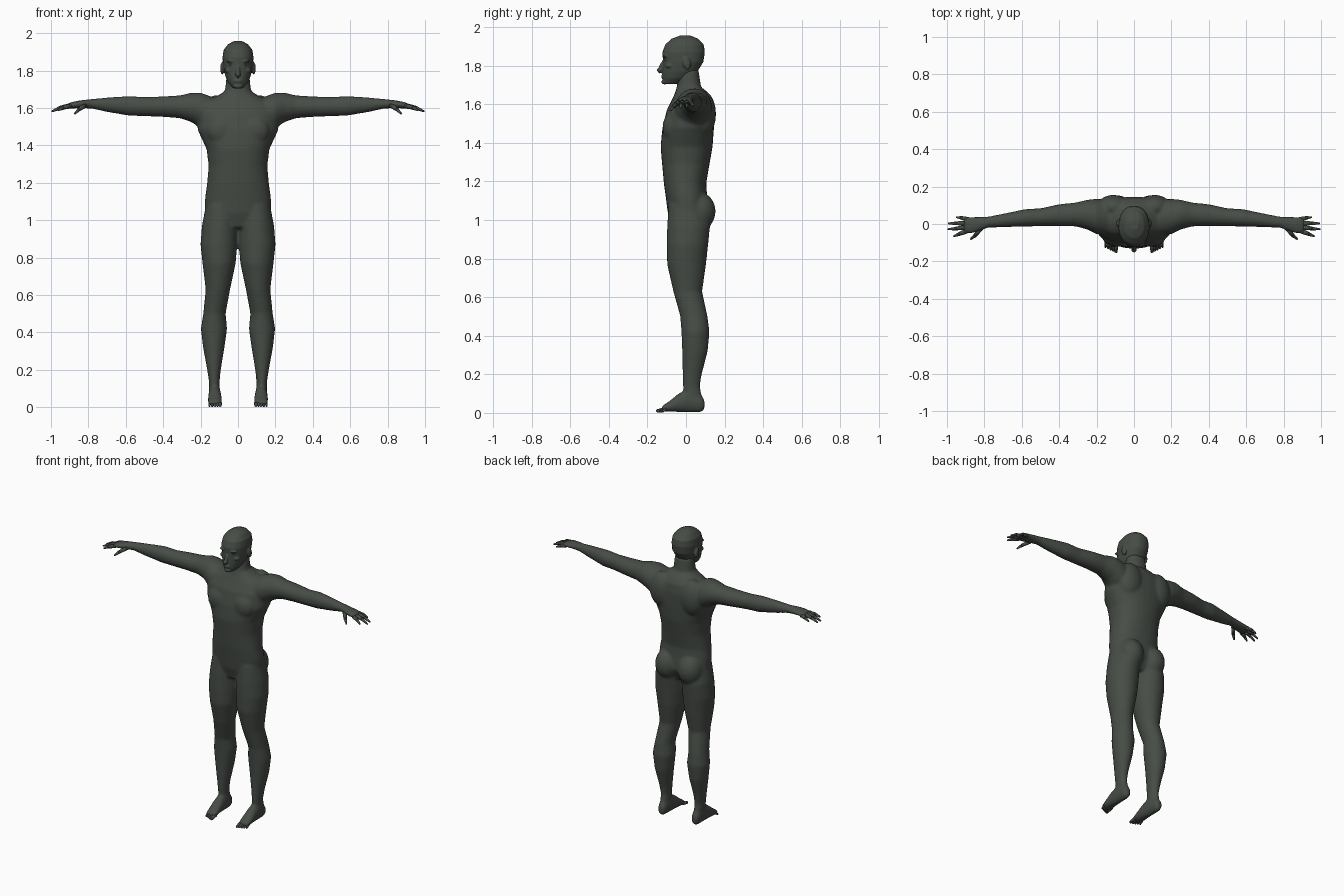
import bpy, bmesh
from math import cos, sin, pi, copysign
from mathutils import Vector, Matrix

default = bpy.data.objects.get("Cube")
if default:
    bpy.data.objects.remove(default, do_unlink=True)

# One flat colour for the whole figure
skin = bpy.data.materials.new("dark grey green")
skin.use_nodes = True
colour = (0.062, 0.073, 0.061, 1)
skin.diffuse_color = colour
shader = next(n for n in skin.node_tree.nodes if n.type == "BSDF_PRINCIPLED")
shader.inputs["Base Color"].default_value = colour
shader.inputs["Roughness"].default_value = 0.8

SIDES = (1, -1)


def loft(bm, axis, rings, side=1, power=1.0, segments=24):
    """Skin closed rounded rings, each given as (position, a_min, a_max, b_min, b_max)."""
    loops = []
    for t, a0, a1, b0, b1 in rings:
        loop = []
        for i in range(segments):
            c, s = cos(2 * pi * i / segments), sin(2 * pi * i / segments)
            a = (a0 + a1) / 2 + (a1 - a0) / 2 * copysign(abs(c) ** power, c)
            b = (b0 + b1) / 2 + (b1 - b0) / 2 * copysign(abs(s) ** power, s)
            x, y, z = {"x": (t, a, b), "y": (a, t, b), "z": (a, b, t)}[axis]
            loop.append(bm.verts.new((x * side, y, z)))
        loops.append(loop)
    for low, high in zip(loops, loops[1:]):
        for i in range(segments):
            j = (i + 1) % segments
            bm.faces.new((low[i], low[j], high[j], high[i]))
    bm.faces.new(loops[0])
    bm.faces.new(loops[-1])


def ellipsoid(bm, centre, radii, tilt=0, side=1):
    """Add a stretched ball, tilted about the x axis."""
    place = Matrix.Translation((centre[0] * side, centre[1], centre[2]))
    matrix = place @ Matrix.Rotation(tilt, 4, "X") @ Matrix.Diagonal((*radii, 1))
    bmesh.ops.create_uvsphere(bm, u_segments=20, v_segments=12, radius=1, matrix=matrix)


def digit(bm, points, radii, side):
    """Add a tapering finger or toe with a ball at every joint."""
    points = [Vector((x * side, y, z)) for x, y, z in points]
    for p, r in zip(points, radii):
        ellipsoid(bm, p, (r, r, r))
    for p, q, r, s in zip(points, points[1:], radii, radii[1:]):
        turn = (q - p).to_track_quat("Z", "Y").to_matrix().to_4x4()
        bmesh.ops.create_cone(bm, cap_ends=True, segments=12, radius1=r, radius2=s,
                              depth=(q - p).length,
                              matrix=Matrix.Translation((p + q) / 2) @ turn)


def finish(name, bm, voxel=None, passes=0):
    """Make an object, blending its volumes into one skin when a voxel size is given."""
    bmesh.ops.recalc_face_normals(bm, faces=bm.faces)
    for face in bm.faces:
        face.smooth = True
    mesh = bpy.data.meshes.new(name)
    bm.to_mesh(mesh)
    bm.free()
    mesh.materials.append(skin)
    obj = bpy.data.objects.new(name, mesh)
    bpy.context.collection.objects.link(obj)
    if voxel:
        remesh = obj.modifiers.new("blend", "REMESH")
        remesh.mode = "VOXEL"
        remesh.voxel_size = voxel
        remesh.use_smooth_shade = True
        soften = obj.modifiers.new("soften", "SMOOTH")
        soften.factor = 0.5
        soften.iterations = passes
    return obj


# Torso and neck, as (height, half width, front, back)
body = bmesh.new()
torso = [(.96, .1, -.07, .08), (1.04, .178, -.095, .12), (1.12, .176, -.105, .11),
         (1.19, .166, -.115, .105), (1.29, .157, -.124, .122), (1.38, .168, -.132, .138),
         (1.48, .215, -.122, .145), (1.57, .22, -.1, .145), (1.63, .18, -.07, .135),
         (1.665, .11, -.055, .11), (1.69, .07, -.048, .078), (1.78, .06, -.035, .065)]
loft(body, "z", [(z, -w, w, f, b) for z, w, f, b in torso], power=.9, segments=32)

# Legs and feet
leg = [(.05, .098, .153, -.01, .09), (.14, .098, .156, -.017, .072),
       (.2, .092, .165, -.018, .082), (.32, .072, .187, -.02, .113),
       (.42, .058, .199, -.024, .122), (.5, .066, .186, -.03, .112),
       (.63, .042, .173, -.066, .084), (.77, .012, .19, -.098, .104),
       (.87, .004, .201, -.1, .115), (.97, .002, .193, -.098, .125),
       (1.08, .01, .172, -.09, .1)]
foot = [(.096, .105, .145, .015, .07), (.075, .098, .153, .002, .1),
        (.02, .092, .157, .002, .13), (-.04, .088, .16, .004, .1),
        (-.09, .085, .162, .006, .058), (-.125, .088, .158, .006, .036)]

# Arms and palms
arm = [(.1, -.06, .12, 1.5, 1.645), (.2, -.055, .135, 1.49, 1.682),
       (.25, -.03, .13, 1.525, 1.682), (.31, -.013, .115, 1.545, 1.667),
       (.4, -.012, .106, 1.552, 1.662), (.5, -.012, .084, 1.556, 1.658),
       (.58, -.014, .08, 1.558, 1.664), (.7, -.017, .055, 1.578, 1.656),
       (.78, -.02, .04, 1.596, 1.648), (.82, -.036, .038, 1.598, 1.644),
       (.87, -.052, .038, 1.598, 1.636), (.91, -.05, .036, 1.596, 1.626)]
for side in SIDES:
    loft(body, "z", leg, side)
    loft(body, "y", foot, side)
    loft(body, "x", arm, side)
    # Buttocks, shoulder blades and chest muscles
    ellipsoid(body, (.085, .067, 1.045), (.08, .087, .1), 0, side)
    ellipsoid(body, (.11, .09, 1.55), (.09, .066, .12), 0, side)
    ellipsoid(body, (.085, -.07, 1.48), (.085, .052, .08), 0, side)
finish("body", body, .009, 6)

# Head with face, as (height, half width, front, back)
head = bmesh.new()
skull = [(1.705, .028, -.115, -.04), (1.735, .053, -.122, .02), (1.77, .068, -.122, .06),
         (1.82, .079, -.12, .09), (1.87, .083, -.122, .098), (1.91, .077, -.108, .092),
         (1.94, .054, -.075, .064), (1.957, .024, -.03, .022)]
loft(head, "z", [(z, -w, w, f, b) for z, w, f, b in skull], power=.9, segments=32)
ellipsoid(head, (0, -.128, 1.793), (.011, .013, .036), -.35)   # nose bridge
ellipsoid(head, (0, -.137, 1.778), (.015, .016, .011))         # nose tip
ellipsoid(head, (0, -.119, 1.748), (.024, .011, .005))         # upper lip
ellipsoid(head, (0, -.118, 1.738), (.02, .011, .005))          # lower lip
ellipsoid(head, (0, -.112, 1.716), (.024, .016, .013))         # chin
for side in SIDES:
    ellipsoid(head, (.036, -.106, 1.849), (.026, .016, .007), 0, side)   # brow
    ellipsoid(head, (.05, -.084, 1.8), (.02, .022, .014), 0, side)       # cheekbone
    ellipsoid(head, (.084, .004, 1.812), (.011, .02, .034), .2, side)    # ear
finish("head", head, .005, 3)

# Eyes, hands and toes
fingers = [((.9, -.04, 1.61), (.935, -.054, 1.602), (.962, -.065, 1.588)),
           ((.9, -.018, 1.612), (.95, -.024, 1.602), (.992, -.028, 1.582)),
           ((.9, .004, 1.612), (.95, .004, 1.602), (.99, .003, 1.584)),
           ((.89, .025, 1.61), (.92, .032, 1.604), (.947, .036, 1.592)),
           ((.82, -.025, 1.612), (.85, -.062, 1.592), (.872, -.08, 1.57))]
for side, label in zip(SIDES, ("left", "right")):
    eye = bmesh.new()
    ellipsoid(eye, (.034, -.102, 1.832), (.013, .011, .007), 0, side)
    finish(label + "_eye", eye)

    hand = bmesh.new()
    for path in fingers:
        digit(hand, path, (.013, .01, .005), side)
    finish(label + "_fingers", hand)

    toes = bmesh.new()
    for i in range(5):
        x, r = .096 + .014 * i, .011 - .001 * i
        tip = -.146 + .006 * i
        digit(toes, ((x, -.105, .02), (x, tip, r)), (r, r * .8), side)
    finish(label + "_toes", toes)
